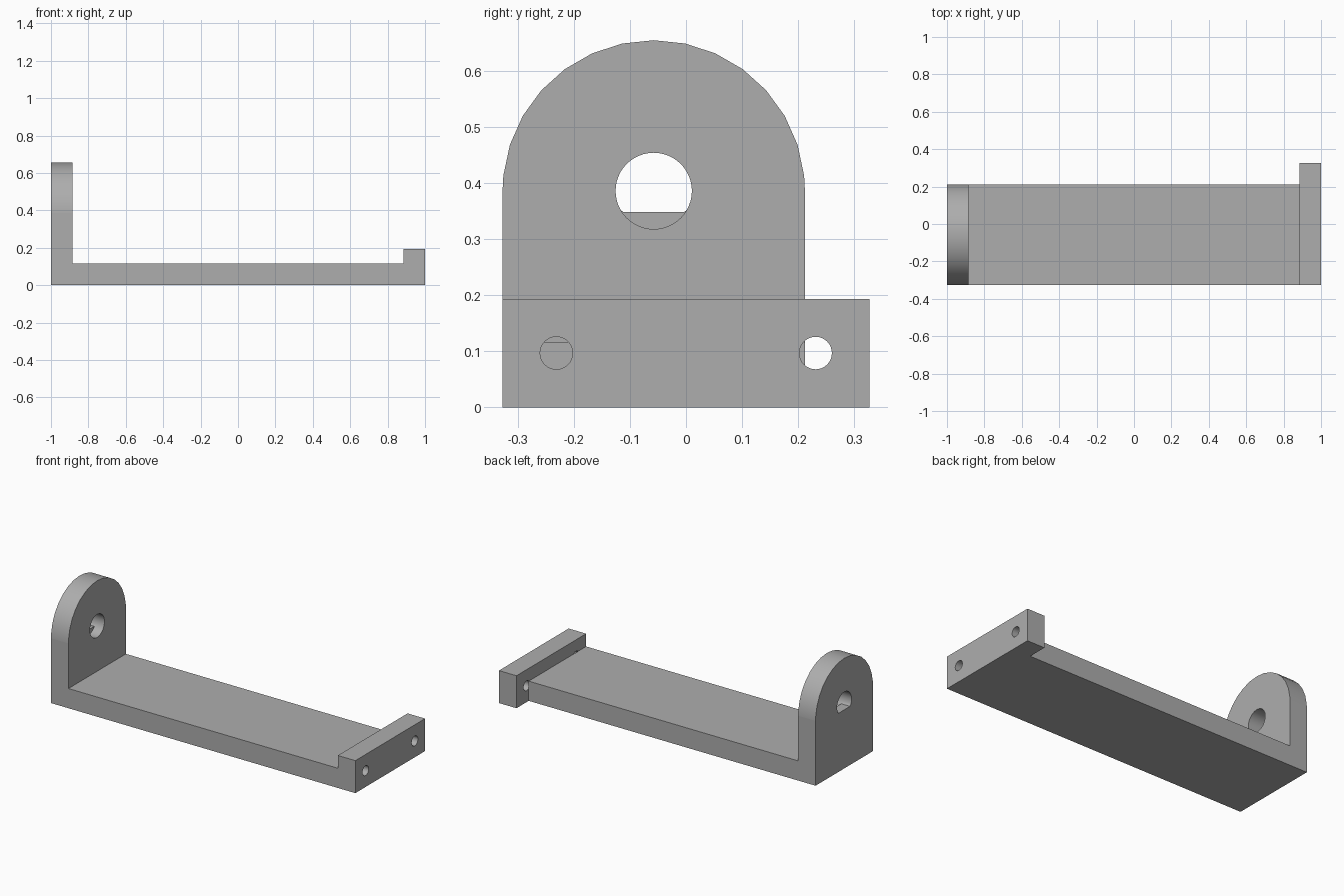
import bpy, bmesh
from math import sin, cos, radians, pi

if "Cube" in bpy.data.objects:
    bpy.data.objects.remove(bpy.data.objects["Cube"], do_unlink=True)

# Main dimensions
FRONT, BACK = -0.327, 0.212
MID = (FRONT + BACK) / 2
RADIUS = (BACK - FRONT) / 2
ARC_Z = 0.385
INNER = 0.885

grey = bpy.data.materials.new("plain grey")
grey.use_nodes = True
colour = (0.42, 0.42, 0.42, 1)
grey.diffuse_color = colour
grey.node_tree.nodes["Principled BSDF"].inputs["Base Color"].default_value = colour


def prism(name, profile, x0, x1):
    """Solid made by pushing a (y, z) profile along x."""
    bm = bmesh.new()
    face = bm.faces.new([bm.verts.new((x0, y, z)) for y, z in profile])
    pushed = bmesh.ops.extrude_face_region(bm, geom=[face])["geom"]
    for v in pushed:
        if isinstance(v, bmesh.types.BMVert):
            v.co.x = x1
    bmesh.ops.recalc_face_normals(bm, faces=bm.faces)
    mesh = bpy.data.meshes.new(name)
    bm.to_mesh(mesh)
    bm.free()
    mesh.materials.append(grey)
    obj = bpy.data.objects.new(name, mesh)
    bpy.context.collection.objects.link(obj)
    return obj


def rect(y0, y1, z0, z1):
    return [(y0, z0), (y1, z0), (y1, z1), (y0, z1)]


def circle(y, z, r, n=48):
    return [(y + r * cos(2 * pi * i / n), z + r * sin(2 * pi * i / n)) for i in range(n)]


def combine(obj, other, operation):
    """Apply a boolean and remove the second solid."""
    mod = obj.modifiers.new("combine", 'BOOLEAN')
    mod.operation, mod.solver, mod.object = operation, 'EXACT', other
    bpy.context.view_layer.objects.active = obj
    bpy.ops.object.modifier_apply(modifier=mod.name)
    bpy.data.objects.remove(other, do_unlink=True)


# Upright lug with a rounded top
angles = [0, *range(6, 180, 12), 180]
arc = [(MID + RADIUS * cos(radians(a)), ARC_Z + RADIUS * sin(radians(a))) for a in angles]
lug = prism("lug", [(FRONT, 0), (BACK, 0)] + arc, -1, -INNER)

# Shaft hole: round on the inner side, flat-bottomed on the outer side
bore = circle(MID, ARC_Z + 0.001, 0.068)
flat = [(y, max(z, 0.348)) for y, z in bore]
d_profile = [p for i, p in enumerate(flat)
             if p[1] > 0.348 or flat[i - 1][1] > 0.348 or flat[(i + 1) % len(flat)][1] > 0.348]
combine(lug, prism("round_bore", bore, -0.942, -0.8), 'DIFFERENCE')
combine(lug, prism("flat_bore", d_profile, -1.1, -0.92), 'DIFFERENCE')

# Mounting block with two screw holes
block = prism("block", rect(FRONT, -FRONT, 0, 0.193), INNER, 1)
for side in (-1, 1):
    combine(block, prism("screw_hole", circle(side * 0.231, 0.097, 0.029, 32), 0.8, 1.1), 'DIFFERENCE')

# Base plate joined with both ends into one bracket
bracket = prism("bracket", rect(FRONT, BACK, 0, 0.117), -INNER, INNER)
combine(bracket, lug, 'UNION')
combine(bracket, block, 'UNION')

# Smooth the round surfaces and keep the edges crisp
bpy.ops.object.select_all(action='DESELECT')
bracket.select_set(True)
bpy.context.view_layer.objects.active = bracket
bpy.ops.object.shade_smooth_by_angle(angle=radians(30))
verts = bracket.data.vertices
for edge in bracket.data.edges:
    a, b = (verts[i].co for i in edge.vertices)
    if all(abs(p.z - ARC_Z) < 0.001 and abs(p.y - MID) > 0.2 for p in (a, b)):
        edge.use_edge_sharp = True
